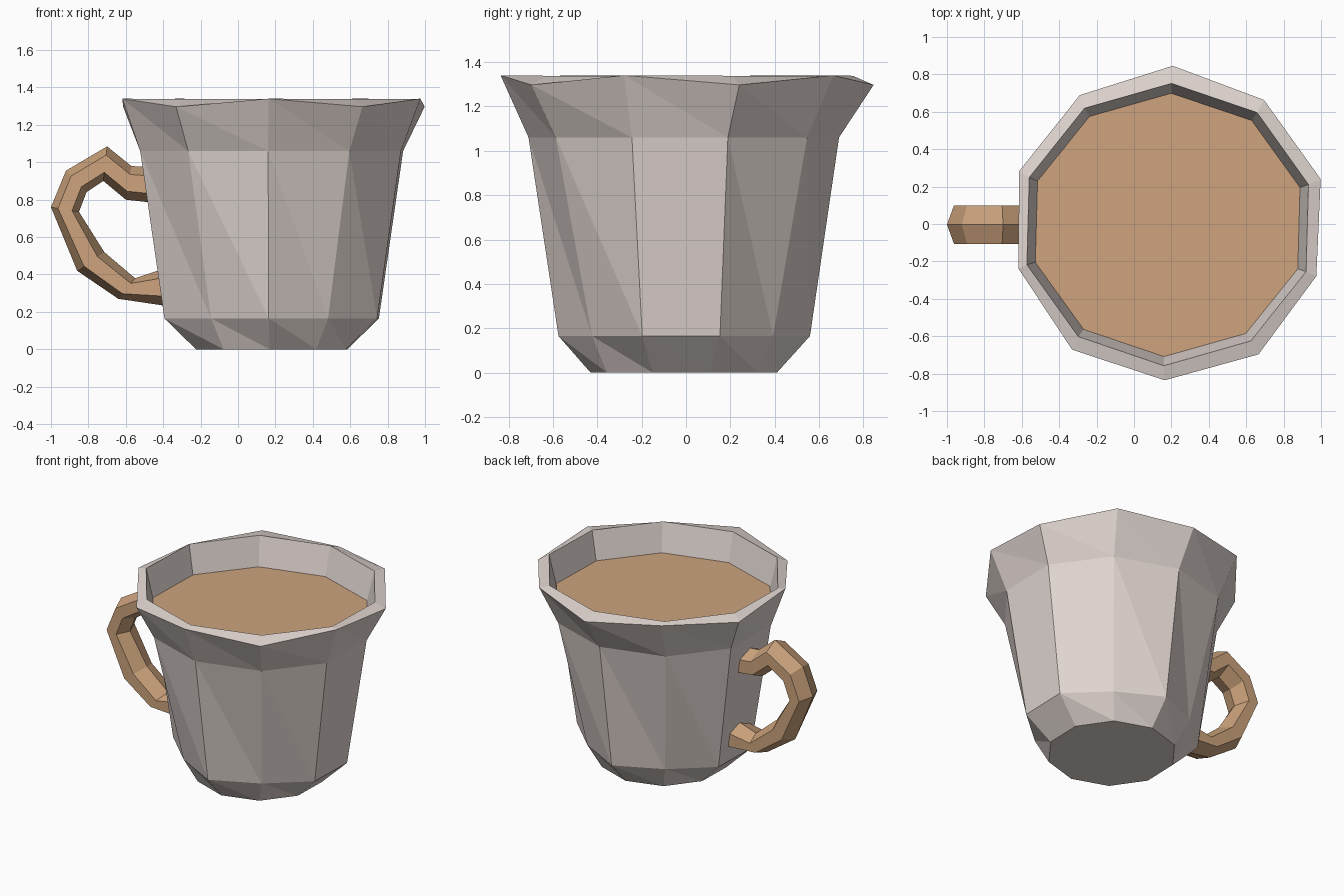
import bpy, bmesh, math

if "Cube" in bpy.data.objects:
    bpy.data.objects.remove(bpy.data.objects["Cube"])

def material(name, rgb):
    m = bpy.data.materials.new(name)
    m.diffuse_color = (*rgb, 1)
    m.use_nodes = True
    m.node_tree.nodes["Principled BSDF"].inputs["Base Color"].default_value = m.diffuse_color
    return m

stone = material("warm_grey", (0.75, 0.67, 0.635))
brown = material("coffee_brown", (0.61, 0.37, 0.205))

def make(name, verts, faces, mat):
    me = bpy.data.meshes.new(name)
    me.from_pydata(verts, [], faces)
    me.materials.append(mat)
    bm = bmesh.new()
    bm.from_mesh(me)
    bmesh.ops.recalc_face_normals(bm, faces=bm.faces)
    bm.to_mesh(me)
    bm.free()
    ob = bpy.data.objects.new(name, me)
    bpy.context.collection.objects.link(ob)
    return ob

N = 10

def ring(rx, ry, z, cy=0.0, dip=0.0, diagonal=1.0, cx=0.18):
    """Ten-sided ring around the cup axis; dip lowers every second corner,
    diagonal scales the four corners between the x and y directions."""
    pts = []
    for k in range(N):
        a = math.radians(88.5 + 360 / N * k)
        low = k % 2 == 0
        grow = 0.01 if dip and low else 0.0
        s = diagonal if k in (1, 4, 6, 9) else 1.0
        pts.append((cx + (rx + grow) * s * math.cos(a),
                    cy + (ry + grow) * s * math.sin(a),
                    z - (dip if low else 0)))
    return pts

def bridge(count, n, split=()):
    """Faces joining consecutive rings of n points; listed bands become triangles."""
    faces = []
    for r in range(count - 1):
        for k in range(n):
            a, b = r * n + k, r * n + (k + 1) % n
            c, d = b + n, a + n
            faces += [(a, b, d), (b, c, d)] if r in split else [(a, b, c, d)]
    return faces

# Cup: base, chamfer, tapered wall, flared wavy rim, inner wall
rings = [ring(0.422, 0.42, 0.0, -0.01),
         ring(0.598, 0.567, 0.165, -0.008, diagonal=0.89),
         ring(0.733, 0.70, 1.06, -0.01),
         ring(0.838, 0.836, 1.34, dip=0.043, cx=0.185),
         ring(0.785, 0.755, 1.338, -0.003),
         ring(0.738, 0.703, 1.13, -0.005)]
make("cup_body", [p for r in rings for p in r],
     bridge(len(rings), N, (0, 1, 2)) + [tuple(reversed(range(N)))], stone)

# Drink surface filling the cup
drink = make("drink_surface", ring(0.738, 0.704, 1.137, -0.005), [tuple(range(N))], brown)

# Handle: hexagonal sections given by their outer and inner corners in x, z
sections = [((-0.42, 0.97), (-0.42, 0.78)), ((-0.57, 0.98), (-0.60, 0.80)),
            ((-0.70, 1.085), (-0.72, 0.90)), ((-0.92, 0.955), (-0.81, 0.84)),
            ((-1.0, 0.76), (-0.85, 0.735)), ((-0.86, 0.42), (-0.715, 0.52)),
            ((-0.64, 0.27), (-0.55, 0.38)), ((-0.37, 0.23), (-0.37, 0.44))]
verts = []
for (ox, oz), (ix, iz) in sections:
    for t, y in ((0, 0), (0.25, 1), (0.75, 1), (1, 0), (0.75, -1), (0.25, -1)):
        verts.append((ox + (ix - ox) * t, 0.103 * y - 0.003, oz + (iz - oz) * t))
last = 6 * (len(sections) - 1)
make("handle", verts, bridge(len(sections), 6)
     + [tuple(reversed(range(6))), tuple(range(last, last + 6))], brown)
